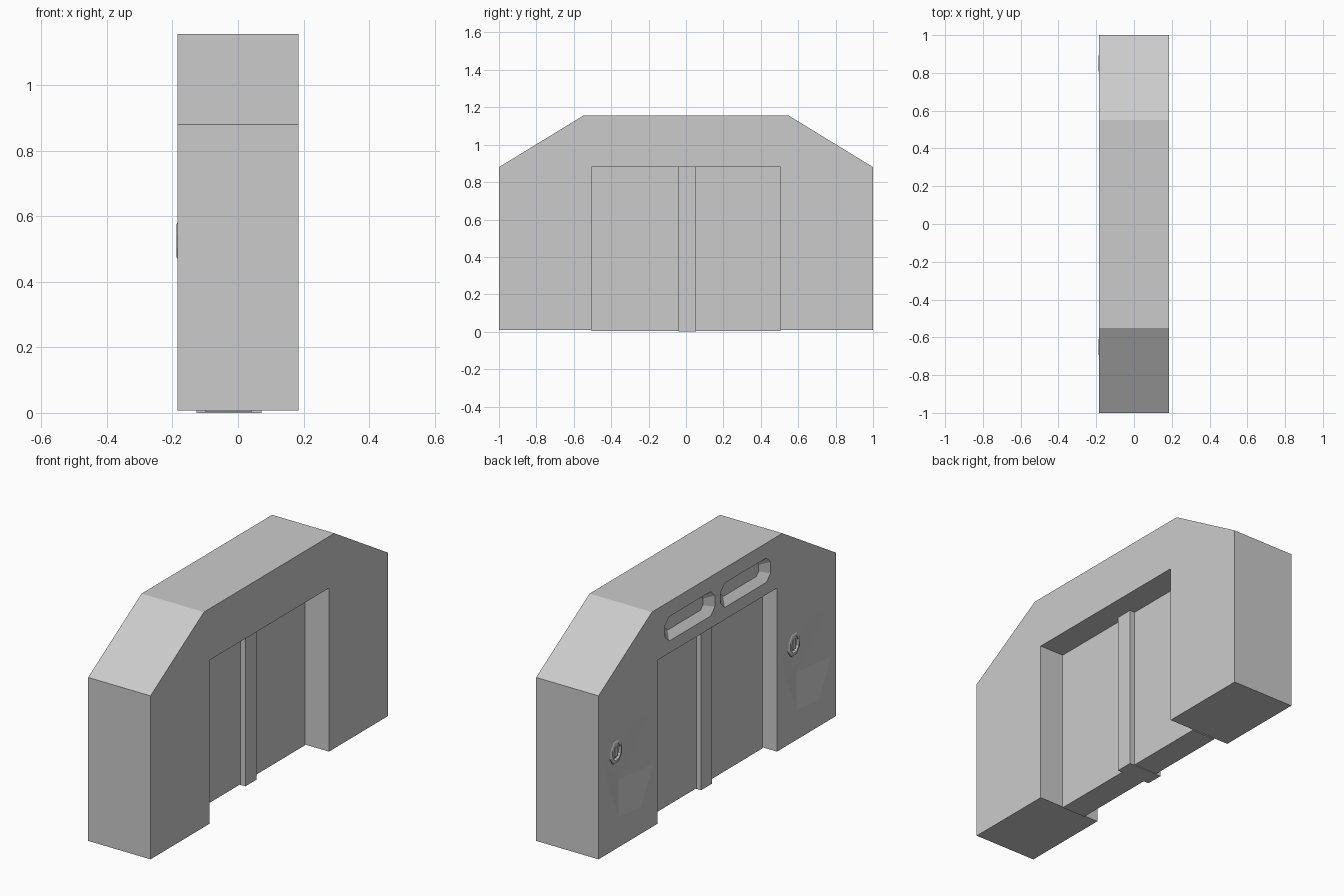
import bpy, bmesh, math

if "Cube" in bpy.data.objects:
    bpy.data.objects.remove(bpy.data.objects["Cube"])

grey = bpy.data.materials.new("plain_grey")
grey.diffuse_color = (0.6, 0.6, 0.6, 1)
grey.use_nodes = True
grey.node_tree.nodes["Principled BSDF"].inputs["Base Color"].default_value = grey.diffuse_color
HX = 0.184          # half thickness of the wall


def finish(bm, name):
    bmesh.ops.recalc_face_normals(bm, faces=bm.faces[:])
    me = bpy.data.meshes.new(name)
    bm.to_mesh(me)
    bm.free()
    me.materials.append(grey)
    ob = bpy.data.objects.new(name, me)
    bpy.context.collection.objects.link(ob)
    return ob


def loft(bm, rings):
    """Skin a list of (x, [(y, z), ...]) rings; a one-point ring is an apex."""
    vs = [[bm.verts.new((x, y, z)) for y, z in pts] for x, pts in rings]
    bm.faces.new(vs[0])
    for a, b in zip(vs, vs[1:]):
        n = len(a)
        for i in range(n):
            j = (i + 1) % n
            if len(b) == 1:
                bm.faces.new((a[i], a[j], b[0]))
            else:
                bm.faces.new((a[i], a[j], b[j], b[i]))
    if len(vs[-1]) > 1:
        bm.faces.new(vs[-1])


def box(name, x, y, z):
    bm = bmesh.new()
    ring = [(y[0], z[0]), (y[1], z[0]), (y[1], z[1]), (y[0], z[1])]
    loft(bm, [(x[0], ring), (x[1], ring)])
    return finish(bm, name)


def octagon(cy, cz, ry, rz):
    return [(cy + ry * math.cos(a), cz + rz * math.sin(a))
            for a in (math.pi / 8 + i * math.pi / 4 for i in range(8))]


def chamfered(y0, y1, z0, z1, c):
    return [(y0 + c, z0), (y1 - c, z0), (y1, z0 + c), (y1, z1 - c),
            (y1 - c, z1), (y0 + c, z1), (y0, z1 - c), (y0, z0 + c)]


# door frame: arch profile with clipped shoulders, extruded through x
half = [(0.504, 0.88), (0.504, 0.008), (1.0, 0.008), (1.0, 0.88), (0.55, 1.155)]
profile = half + [(-y, z) for y, z in reversed(half)]
bm = bmesh.new()
loft(bm, [(-HX, profile), (HX, profile)])
frame = finish(bm, "door_frame")

# sunken details on one face: two slots over the door, a dished panel per post
bm = bmesh.new()
for y0, y1 in ((0.02, 0.44), (-0.45, -0.03)):
    outer = chamfered(y0, y1, 0.945, 1.075, 0.035)
    inner = chamfered(y0 + 0.05, y1 - 0.05, 0.98, 1.055, 0.02)
    loft(bm, [(-HX - 0.02, outer), (-HX, outer), (-HX + 0.035, inner)])
dish = [(0.05, 0.50), (0.08, 0.36), (0.17, 0.17), (0.356, 0.15),
        (0.46, 0.34), (0.45, 0.63), (0.27, 0.62)]
posts = (1.0, -0.5)                 # left edge of each post
for edge in posts:
    ring = [(edge - u, z) for u, z in dish]
    loft(bm, [(-HX - 0.02, ring), (-HX, ring), (-HX + 0.035, [(edge - 0.22, 0.34)])])
cutter = finish(bm, "recess_cutter")
cutter.hide_render = True
cutter.hide_viewport = True
cut = frame.modifiers.new("recesses", "BOOLEAN")
cut.operation = "DIFFERENCE"
cut.solver = "EXACT"
cut.object = cutter

# octagonal control knobs with a hollow and a centre button
for n, edge in enumerate(posts):
    bm = bmesh.new()
    cy, cz = edge - 0.15, 0.525
    loft(bm, [(-HX + 0.04, octagon(cy, cz, 0.055, 0.065)),
              (-HX + 0.002, octagon(cy, cz, 0.055, 0.065)),
              (-HX - 0.003, octagon(cy, cz, 0.045, 0.055)),
              (-HX - 0.003, octagon(cy, cz, 0.036, 0.046)),
              (-HX + 0.012, octagon(cy, cz, 0.032, 0.042))])
    finish(bm, f"knob_{n + 1}")
    box(f"knob_button_{n + 1}", (-HX - 0.002, -HX + 0.02),
        (cy - 0.013, cy + 0.013), (cz - 0.025, cz + 0.025))

# two door leaves and the central pillar where they meet
box("door_leaf_left", (-0.099, 0.041), (0.0075, 0.504), (0.003, 0.88))
box("door_leaf_right", (-0.099, 0.041), (-0.504, 0.0075), (0.003, 0.88))
box("door_pillar", (-0.127, 0.071), (-0.039, 0.054), (0.0, 0.88))
